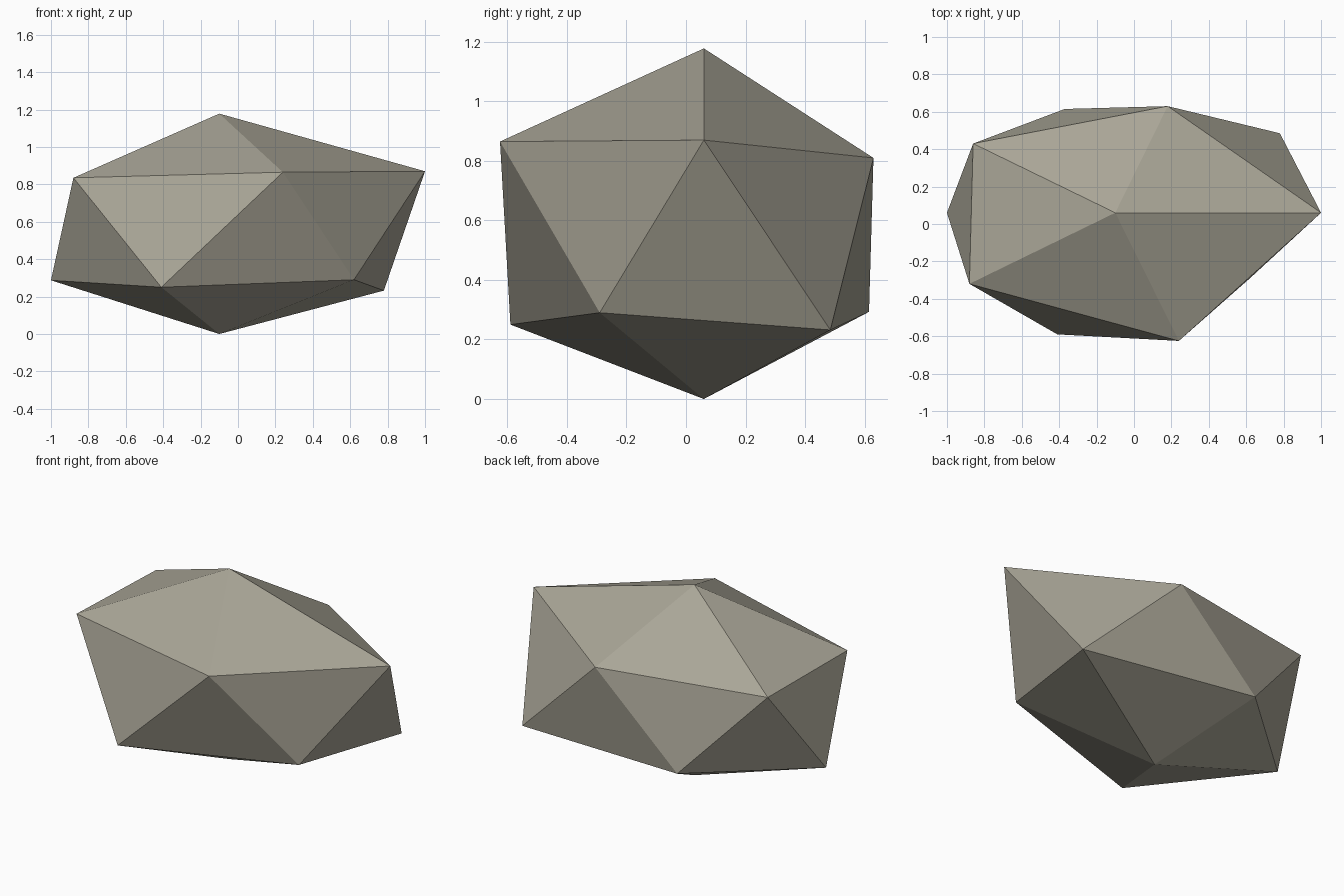
import bpy
import bmesh

cube = bpy.data.objects.get("Cube")
if cube:
    bpy.data.objects.remove(cube, do_unlink=True)

# Stone colour
stone = bpy.data.materials.new("warm grey stone")
stone.use_nodes = True
colour = (0.40, 0.38, 0.31, 1.0)
stone.diffuse_color = colour
bsdf = stone.node_tree.nodes["Principled BSDF"]
bsdf.inputs["Base Color"].default_value = colour
bsdf.inputs["Roughness"].default_value = 0.9

# Corner rings, anticlockwise; each lower corner sits between two upper ones
upper_ring = [(1.0, 0.06, 0.87), (0.18, 0.63, 0.81), (-0.86, 0.43, 0.825),
              (-0.88, -0.32, 0.835), (0.24, -0.625, 0.865)]
lower_ring = [(0.78, 0.485, 0.232), (-0.37, 0.615, 0.293), (-1.0, 0.06, 0.287),
              (-0.41, -0.59, 0.25), (0.62, -0.29, 0.29)]

# Boulder: two fans of facets joined by a zigzag band
bm = bmesh.new()
peak = bm.verts.new((-0.10, 0.06, 1.178))
base = bm.verts.new((-0.10, 0.06, 0.0))
upper = [bm.verts.new(p) for p in upper_ring]
lower = [bm.verts.new(p) for p in lower_ring]
for i in range(5):
    j = (i + 1) % 5
    bm.faces.new((peak, upper[i], upper[j]))
    bm.faces.new((upper[i], lower[i], upper[j]))
    bm.faces.new((upper[j], lower[i], lower[j]))
    bm.faces.new((base, lower[j], lower[i]))
bmesh.ops.recalc_face_normals(bm, faces=bm.faces)

mesh = bpy.data.meshes.new("boulder")
bm.to_mesh(mesh)
bm.free()
mesh.materials.append(stone)
boulder = bpy.data.objects.new("boulder", mesh)
bpy.context.collection.objects.link(boulder)
